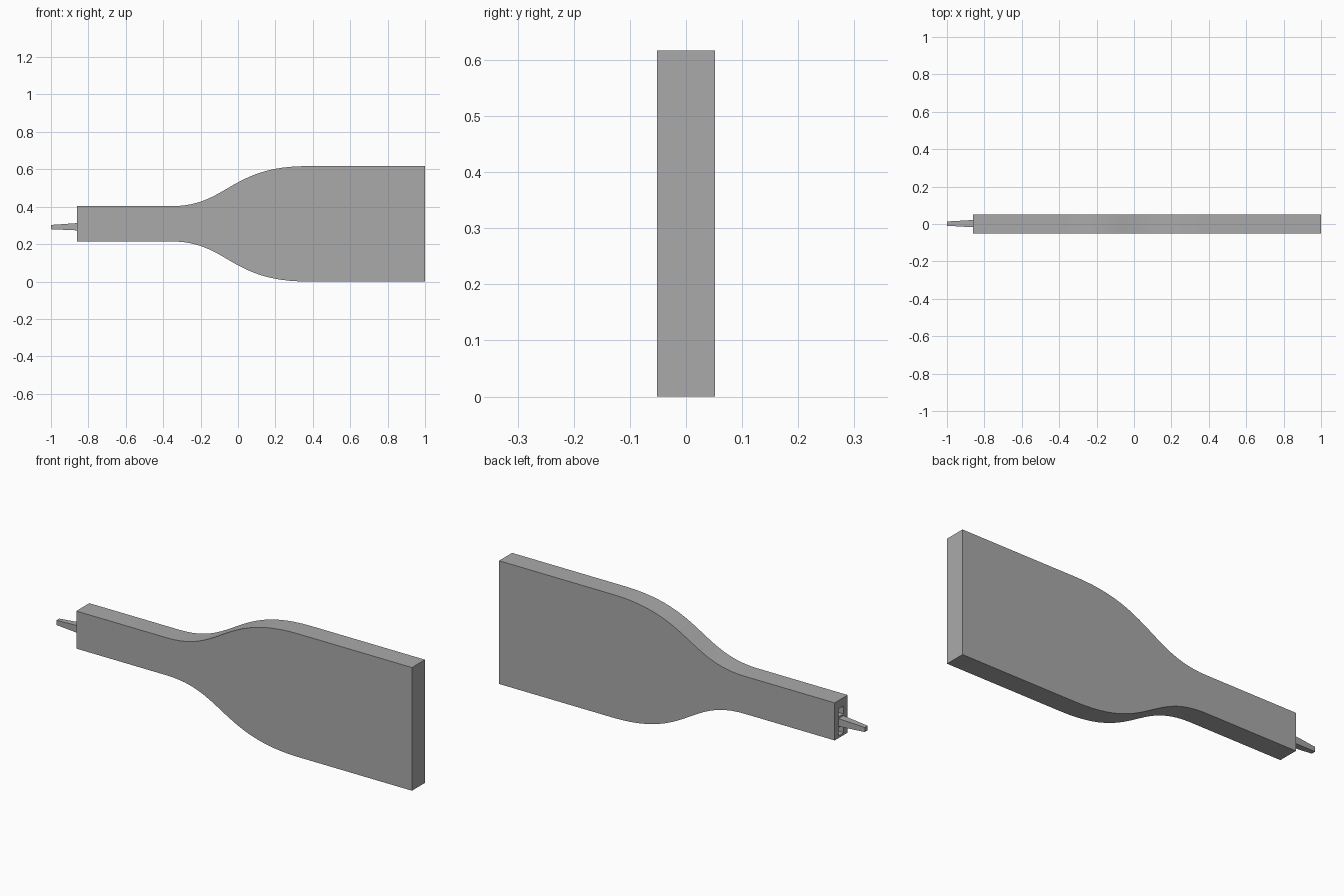
import bpy, bmesh
from mathutils import Vector
from mathutils.geometry import interpolate_bezier

default = bpy.data.objects.get("Cube")
if default:
    bpy.data.objects.remove(default, do_unlink=True)

grey = bpy.data.materials.new("mid_grey")
grey.use_nodes = True
colour = (0.40, 0.40, 0.40, 1)
grey.diffuse_color = colour
grey.node_tree.nodes["Principled BSDF"].inputs["Base Color"].default_value = colour

MID_Z, HALF_Y = 0.3085, 0.0515
SOCKET_Z = 0.293
END_X = -0.86


def make_object(name, bm):
    bmesh.ops.recalc_face_normals(bm, faces=bm.faces)
    mesh = bpy.data.meshes.new(name)
    bm.to_mesh(mesh)
    bm.free()
    mesh.materials.append(grey)
    obj = bpy.data.objects.new(name, mesh)
    bpy.context.collection.objects.link(obj)
    return obj


def tapered_box(name, x0, x1, size0, size1, z0, z1, y=0.0):
    """Square-section bar along x, with its own size and height at each end."""
    bm = bmesh.new()
    bmesh.ops.create_cube(bm, size=1)
    for v in bm.verts:
        x, size, z = (x0, size0, z0) if v.co.x < 0 else (x1, size1, z1)
        v.co = (x, y + v.co.y * size, z + v.co.z * size)
    return make_object(name, bm)


# Flat body: narrow neck flaring into a wide blade
shoulder = interpolate_bezier(Vector((-0.36, 0.094)), Vector((-0.055, 0.094)),
                              Vector((-0.045, MID_Z)), Vector((0.37, MID_Z)), 25)
upper = [(END_X, 0.094)] + [tuple(p) for p in shoulder] + [(1.0, MID_Z)]
outline = upper + [(x, -h) for x, h in reversed(upper)]
bm = bmesh.new()
front = bm.faces.new([bm.verts.new((x, -HALF_Y, MID_Z + h)) for x, h in outline])
extruded = bmesh.ops.extrude_face_region(bm, geom=[front], use_keep_orig=True)
bmesh.ops.translate(bm, vec=(0, 2 * HALF_Y, 0),
                    verts=[g for g in extruded["geom"] if isinstance(g, bmesh.types.BMVert)])
body = make_object("body", bm)

# Two square sockets in the neck end
bpy.context.view_layer.objects.active = body
for side in (-1, 1):
    z = SOCKET_Z + side * 0.047
    cutter = tapered_box("socket_cutter", END_X - 0.05, END_X + 0.08, 0.04, 0.04, z, z)
    cutter.hide_render = True
    cut = body.modifiers.new("socket", "BOOLEAN")
    cut.operation = "DIFFERENCE"
    cut.solver = "EXACT"
    cut.object = cutter
    bpy.ops.object.modifier_apply(modifier=cut.name)
    bpy.data.objects.remove(cutter, do_unlink=True)

# Smooth flare with crisp rims
bpy.ops.object.select_all(action="DESELECT")
body.select_set(True)
bpy.ops.object.shade_smooth_by_angle(angle=0.5)

# Tapered pin between the sockets
tapered_box("pin", -1.0, END_X + 0.01, 0.023, 0.04, 0.291, SOCKET_Z, 0.002)
